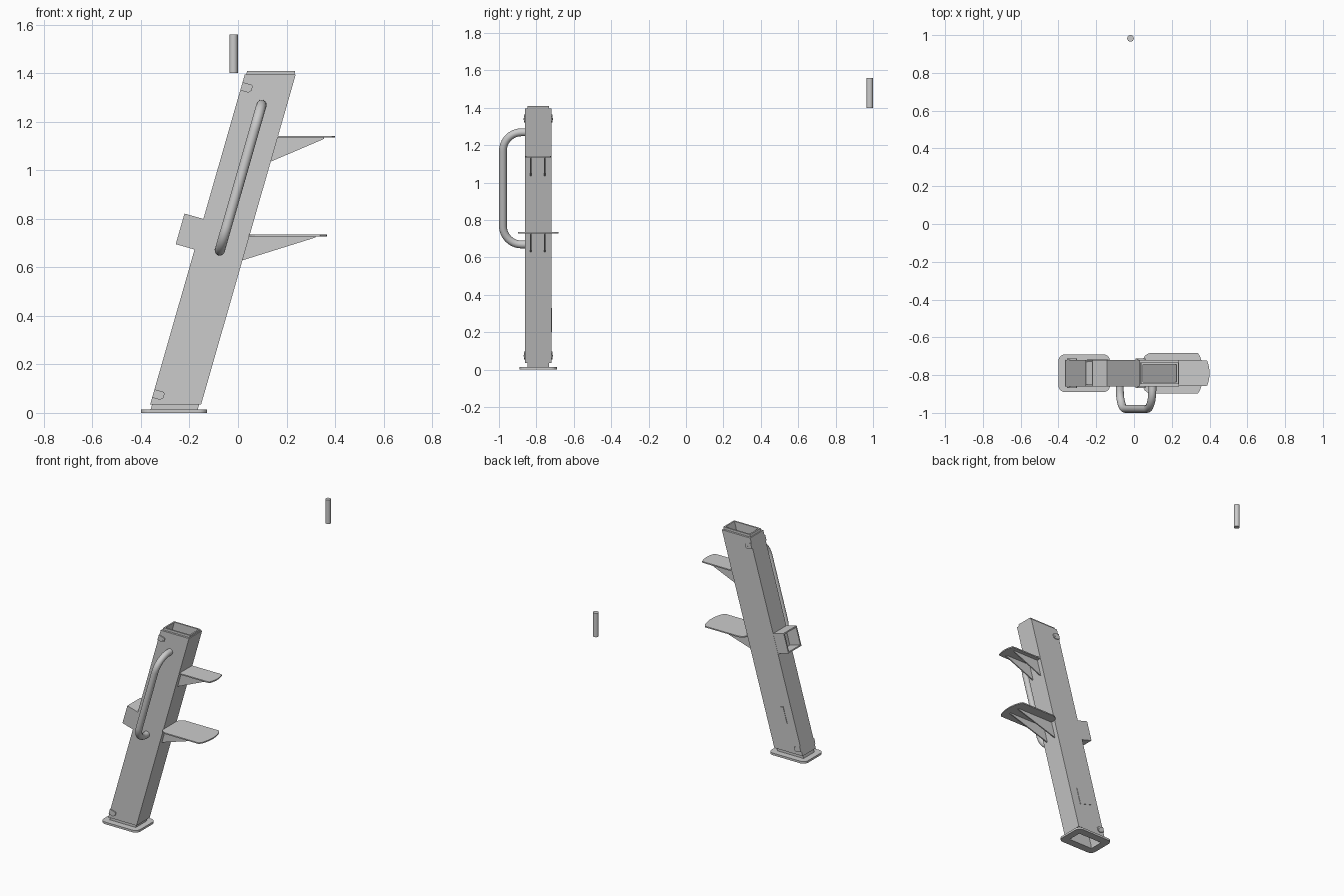
import bpy, bmesh, math
from mathutils import Matrix, Vector

if "Cube" in bpy.data.objects:
    bpy.data.objects.remove(bpy.data.objects["Cube"])

TILT = math.radians(16)
K = math.tan(TILT)
YC = -0.79                      # centre plane of the stand
U = Vector((math.cos(TILT), 0, -math.sin(TILT)))   # across the post
V = Vector((math.sin(TILT), 0, math.cos(TILT)))    # along the post


def cx(z):
    """x of the post's centre line at height z"""
    return -0.267 + K * z


def finish(name, bm):
    bmesh.ops.recalc_face_normals(bm, faces=bm.faces)
    me = bpy.data.meshes.new(name)
    bm.to_mesh(me)
    bm.free()
    ob = bpy.data.objects.new(name, me)
    bpy.context.collection.objects.link(ob)
    return ob


def rect(hx, hy, r=0, n=0):
    """rectangle outline, rounded when r > 0"""
    pts = []
    for i, (sx, sy) in enumerate(((1, 1), (-1, 1), (-1, -1), (1, -1))):
        for k in range(n + 1):
            a = math.pi / 2 * (i + (k / n if n else 0))
            pts.append((sx * (hx - r) + r * math.cos(a) * (n > 0),
                        sy * (hy - r) + r * math.sin(a) * (n > 0)))
    return pts


def closed_loft(name, rings):
    """skin a closed chain of equal-sized 3D rings (hollow solid)"""
    bm = bmesh.new()
    vs = [[bm.verts.new(p) for p in ring] for ring in rings]
    for a, b in zip(vs, vs[1:] + vs[:1]):
        for i in range(len(a)):
            j = (i + 1) % len(a)
            bm.faces.new((a[i], a[j], b[j], b[i]))
    return finish(name, bm)


def extrude(name, pts, vec):
    """solid from a planar 3D outline"""
    bm = bmesh.new()
    f = bm.faces.new([bm.verts.new(p) for p in pts])
    g = bmesh.ops.extrude_face_region(bm, geom=[f])["geom"]
    bmesh.ops.translate(bm, vec=vec, verts=[v for v in g if isinstance(v, bmesh.types.BMVert)])
    return finish(name, bm)


def cylinder(name, r, h, n, matrix):
    bm = bmesh.new()
    bmesh.ops.create_cone(bm, cap_ends=True, segments=n, radius1=r, radius2=r, depth=h, matrix=matrix)
    ob = finish(name, bm)
    bpy.context.view_layer.objects.active = ob
    ob.select_set(True)
    bpy.ops.object.shade_smooth_by_angle()
    ob.select_set(False)
    return ob


# Leaning hollow post with a stepped collar at both ends
profile = [(0.035, .105, .07), (1.395, .105, .07), (1.395, .099, .057), (1.41, .099, .057),
           (1.41, .089, .047), (0.012, .089, .047), (0.012, .097, .057), (0.035, .097, .057)]
closed_loft("post", [[(cx(z) + x, YC + y, z) for x, y in rect(hx, hy)] for z, hx, hy in profile])

# Base plate with rounded corners and a rectangular opening
outer, inner = rect(.1365, .1, .035, 5), rect(.089, .047, .003, 5)
closed_loft("base_plate", [[(-.2635 + x, YC + y, z) for x, y in o]
                           for o, z in ((outer, 0), (outer, .014), (inner, .014), (inner, 0))])

# Open box holder on the -x side
mouth = Vector((-0.2385, YC, 0.7585))
closed_loft("box_holder", [[mouth + U * d + V * x + Vector((0, y, 0)) for x, y in rect(hx, hy)]
                           for d, hx, hy in ((0, .0655, .069), (.085, .0655, .069),
                                             (.085, .057, .06), (0, .057, .06))])

# Grab handle: bent tube on the front
R, yo, z0, z1 = .1, -.979, .669, 1.269
path = [(-.85, z1)]
for zc, start in ((z1 - R, 0), (z0 + R, 1)):
    for k in range(11):
        a = math.pi / 2 * (1 + start + k / 10)
        path.append((yo + R + R * math.cos(a), zc + R * math.sin(a)))
path.append((-.85, z0))
cu = bpy.data.curves.new("handle", 'CURVE')
cu.dimensions = '3D'
cu.bevel_depth, cu.bevel_resolution, cu.use_fill_caps = .021, 6, True
sp = cu.splines.new('POLY')
sp.points.add(len(path) - 1)
for p, (y, z) in zip(sp.points, path):
    p.co = (cx(z), y, z, 1)
bpy.context.collection.objects.link(bpy.data.objects.new("handle", cu))


# Shelves: thin plates with a bowed front edge, each on two gussets
def shelf(name, side, tip, z, foot, toe):
    """side: half outline (x, half width); tip: furthest x"""
    xe, ye = side[-1]
    arc = [(tip - (tip - xe) * (t / 6) ** 2, ye * t / 6) for t in range(5, -6, -1)]
    pts = side + arc + [(x, -y) for x, y in reversed(side)]
    extrude(name, [(x, YC + y, z) for x, y in pts], (0, 0, -.008))
    zb = z - .007
    for tag, y in (("front", -.829), ("back", -.754)):
        extrude(f"{name}_gusset_{tag}",
                [(cx(q) + .1, y - .004, q) for q in (zb, foot)] + [(toe, y - .004, zb - .006), (toe, y - .004, zb)],
                (0, .008, 0))


shelf("upper_shelf", [(.16, .068), (.36, .068), (.387, .066)], .40, 1.142, 1.033, .354)
shelf("lower_shelf", [(.046, .07), (.056, .09), (.07, .102), (.09, .108), (.338, .108),
                      (.35, .088)], .366, .736, .627, .32)

# Lifting tabs with a rivet, both sides at top and bottom
for end, z in (("bottom", .097), ("top", 1.363)):
    corner = Vector((cx(z) - .105, YC, z))
    for side, s in (("front", -1), ("back", 1)):
        off = Vector((0, s * .068, 0))
        outline = [(0, 0), (.04, 0), (.045, -.005), (.045, -.024), (.034, -.035), (0, -.035)]
        extrude(f"{end}_tab_{side}", [corner + off + U * a + V * b for a, b in outline], (0, s * .009, 0))
        pos = corner + U * .032 - V * .015 + Vector((0, s * .074, 0))
        cylinder(f"{end}_rivet_{side}", .005, .008, 12,
                 Matrix.Translation(pos) @ Matrix.Rotation(math.pi / 2, 4, 'X'))

# Raised access panel low on the back
pc = Vector((cx(.265), YC + .069, .265))
extrude("access_panel", [pc + U * x + V * y for x, y in rect(.044, .054)], (0, .004, 0))

# Separate upright pin
cylinder("pin", .0175, .16, 24, Matrix.Translation((-.0185, .9825, 1.48)))
